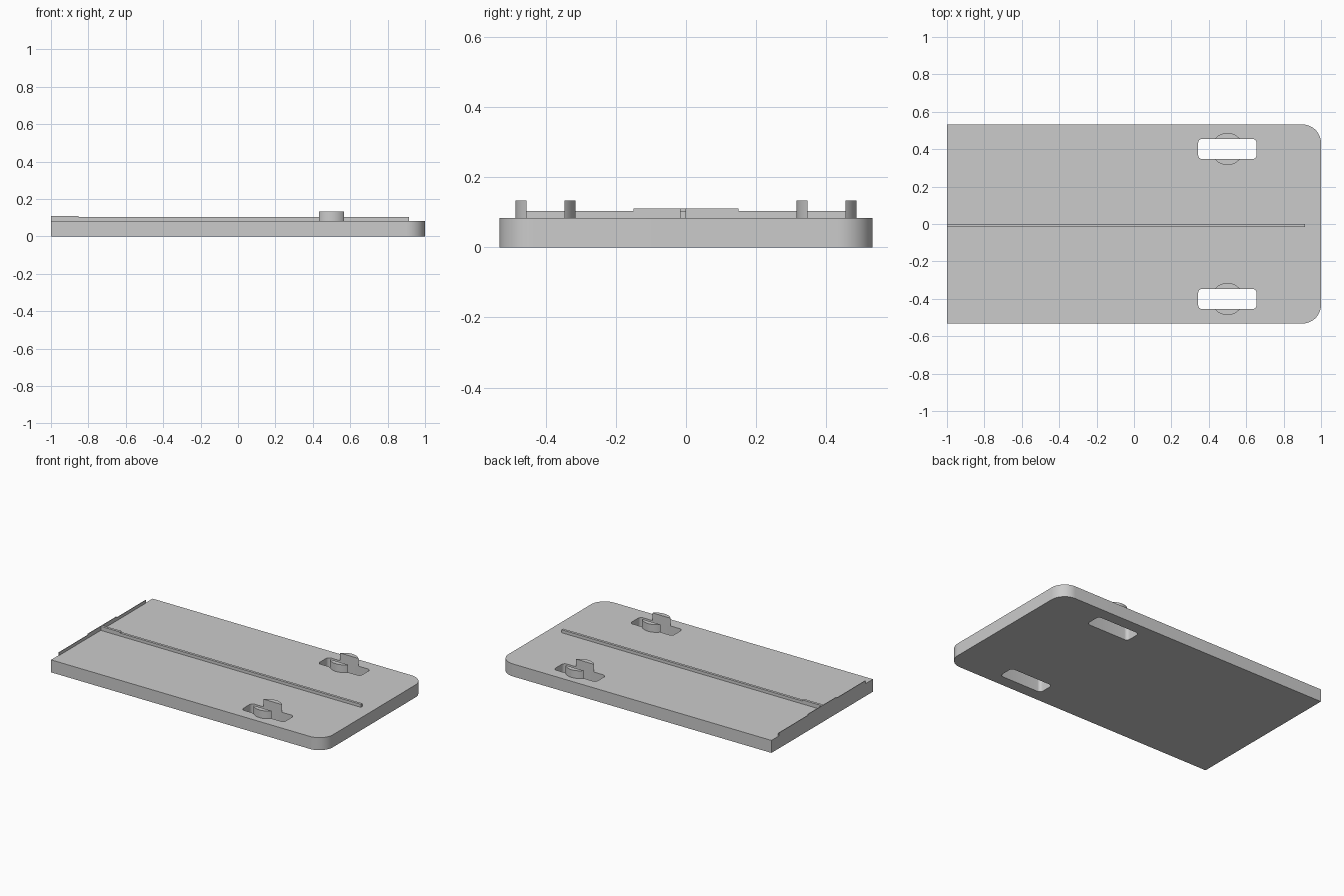
import bpy
import bmesh
from math import acos, asin, cos, sin, pi, radians

cube = bpy.data.objects.get("Cube")
if cube:
    bpy.data.objects.remove(cube, do_unlink=True)

grey = bpy.data.materials.new("light grey")
grey.use_nodes = True
colour = (0.6, 0.6, 0.6, 1.0)
grey.diffuse_color = colour
grey.node_tree.nodes["Principled BSDF"].inputs["Base Color"].default_value = colour


def arc(cx, cy, r, start, end, steps):
    """Points along a circular arc."""
    return [(cx + r * cos(start + (end - start) * i / steps),
             cy + r * sin(start + (end - start) * i / steps))
            for i in range(steps + 1)]


def prism(name, outline, z0, z1):
    """Extrude a counter-clockwise outline from z0 up to z1."""
    bm = bmesh.new()
    base = bm.faces.new([bm.verts.new((x, y, z0)) for x, y in outline])
    top = bmesh.ops.extrude_face_region(bm, geom=[base], use_keep_orig=True)
    for v in top["geom"]:
        if isinstance(v, bmesh.types.BMVert):
            v.co.z = z1
    bmesh.ops.recalc_face_normals(bm, faces=bm.faces[:])
    mesh = bpy.data.meshes.new(name)
    bm.to_mesh(mesh)
    bm.free()
    mesh.materials.append(grey)
    obj = bpy.data.objects.new(name, mesh)
    bpy.context.collection.objects.link(obj)
    return obj


def smooth(obj):
    bpy.ops.object.select_all(action="DESELECT")
    obj.select_set(True)
    bpy.context.view_layer.objects.active = obj
    bpy.ops.object.shade_smooth_by_angle(angle=radians(30))


def box(name, x0, x1, y0, y1, z0, z1):
    return prism(name, [(x0, y0), (x1, y0), (x1, y1), (x0, y1)], z0, z1)


HALF_W, TOP, CORNER = 0.532, 0.083, 0.1
SLOT_X, SLOT_Y, SLOT_L, SLOT_W, SLOT_R = 0.499, 0.401, 0.156, 0.054, 0.022
BOSS_R, BOSS_TOP = 0.086, 0.134

# Base plate, rounded at one end
outline = [(-1, HALF_W), (-1, -HALF_W)]
outline += arc(1 - CORNER, -HALF_W + CORNER, CORNER, -pi / 2, 0, 16)
outline += arc(1 - CORNER, HALF_W - CORNER, CORNER, 0, pi / 2, 16)
plate = prism("base_plate", outline, 0, TOP)

for side, label in ((1, "back"), (-1, "front")):
    cy = side * SLOT_Y

    # Rounded slot cut through the plate
    rim = []
    for k, (sx, sy) in enumerate(((1, 1), (-1, 1), (-1, -1), (1, -1))):
        rim += arc(SLOT_X + sx * (SLOT_L - SLOT_R), cy + sy * (SLOT_W - SLOT_R),
                   SLOT_R, k * pi / 2, (k + 1) * pi / 2, 6)
    cutter = prism("slot_cutter", rim, -0.1, 0.2)
    cutter.hide_render = True
    cut = plate.modifiers.new("slot", "BOOLEAN")
    cut.operation = "DIFFERENCE"
    cut.solver = "EXACT"
    cut.object = cutter
    bpy.context.view_layer.objects.active = plate
    bpy.ops.object.modifier_apply(modifier=cut.name)
    bpy.data.objects.remove(cutter, do_unlink=True)

    # Round boss split by the slot into two segments
    a = asin(SLOT_W / BOSS_R)
    for half, start in (("rear", a), ("fore", pi + a)):
        segment = arc(SLOT_X, cy, BOSS_R, start, start + pi - 2 * a, 20)
        smooth(prism(f"{label}_boss_{half}", segment, TOP, BOSS_TOP))

smooth(plate)

# Long centre rib with its raised end
box("centre_rib", -1, 0.915, -0.017, 0, TOP, 0.103)
box("centre_rib_raised_end", -1, -0.854, -0.017, 0, 0.103, 0.11)

# Thin lip along the square end, taller in the middle
box("end_lip", -1, -0.996, -0.455, 0.455, TOP, 0.103)
box("end_lip_raised_middle", -1, -0.996, -0.15, 0.15, 0.103, 0.11)
